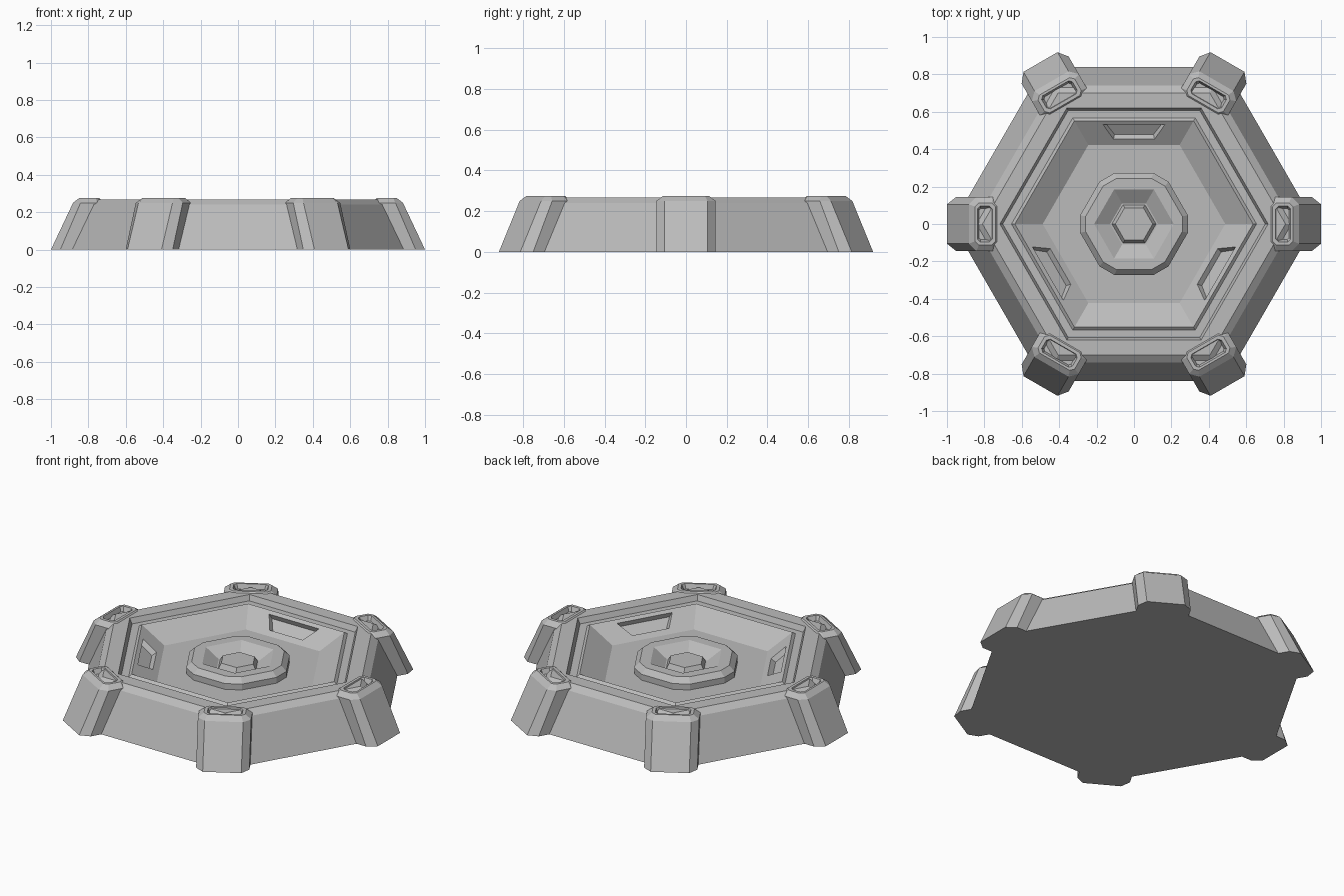
import bpy, bmesh
from math import cos, sin, pi, radians
from mathutils import Vector, Matrix

cube = bpy.data.objects.get("Cube")
if cube:
    bpy.data.objects.remove(cube, do_unlink=True)

grey = bpy.data.materials.new("plain_grey")
grey.use_nodes = True
colour = (0.5, 0.5, 0.5, 1)
grey.diffuse_color = colour
grey.node_tree.nodes["Principled BSDF"].inputs["Base Color"].default_value = colour


def hex_loop(r, z, c=0):
    """Hexagon with a corner on x, its corners cut by the fraction c."""
    corner = [Vector((r * cos(k * pi / 3), r * sin(k * pi / 3), z)) for k in range(6)]
    pts = []
    for k in range(6):
        pts += [corner[k].lerp(corner[k - 1], c), corner[k].lerp(corner[(k + 1) % 6], c)]
    return pts


def block_loop(x0, x1, w, z, cx, cy):
    """Rectangle from x0 to x1, half width w, with cut corners."""
    half = [(x0, w - cy), (x0 + cx, w), (x1 - cx, w), (x1, w - cy)]
    return [Vector((x, y, z)) for x, y in half] + [Vector((x, -y, z)) for x, y in reversed(half)]


def stack(loops):
    """Closed skin through a list of loops."""
    bm = bmesh.new()
    rings = [[bm.verts.new(p) for p in loop] for loop in loops]
    n = len(rings[0])
    for a, b in zip(rings, rings[1:]):
        for i in range(n):
            j = (i + 1) % n
            bm.faces.new((a[i], a[j], b[j], b[i]))
    bm.faces.new(rings[0])
    bm.faces.new(rings[-1])
    bmesh.ops.remove_doubles(bm, verts=bm.verts, dist=0.0005)
    bmesh.ops.recalc_face_normals(bm, faces=bm.faces)
    return bm


def finish(bm, name, angle=0):
    mesh = bpy.data.meshes.new(name)
    bm.to_mesh(mesh)
    bm.free()
    mesh.materials.append(grey)
    obj = bpy.data.objects.new(name, mesh)
    obj.matrix_world = Matrix.Rotation(angle, 4, "Z")
    bpy.context.collection.objects.link(obj)
    return obj


# Hexagonal body: sloped sides, grooved deck, sunken basin
rim_r, rim_z, floor_r, floor_z = 0.637, 0.25, 0.488, 0.165
body = stack([hex_loop(r, z) for r, z in [
    (0.97, 0), (0.855, 0.24), (0.81, 0.268), (0.717, 0.268), (0.702, 0.237),
    (0.655, 0.237), (rim_r, rim_z), (floor_r, floor_z)]])

# Recessed slots in every other basin wall
for degrees in (90, 210, 330):
    out = Vector((cos(radians(degrees)), sin(radians(degrees)), 0))
    side = Vector((-out.y, out.x, 0))
    wall = next(f for f in body.faces
                if floor_z < f.calc_center_median().z < rim_z
                and 0.44 < f.calc_center_median().dot(out) < 0.53)
    bmesh.ops.inset_individual(body, faces=[wall], thickness=0.02)
    middle = wall.calc_center_median().z
    apothem = cos(pi / 6)
    for v in wall.verts:
        upper = v.co.z > middle
        t = 0.84 if upper else 0.24
        r = (floor_r + (rim_r - floor_r) * t) * apothem
        width = 0.165 if upper else 0.11
        s = width if v.co.dot(side) > 0 else -width
        v.co = out * r + side * s + Vector((0, 0, floor_z + (rim_z - floor_z) * t))
    wall.normal_update()
    bmesh.ops.inset_individual(body, faces=[wall], thickness=0.012, depth=-0.03)
finish(body, "hexagonal_body")

# Centre ring with a sloped well and a raised hub
finish(stack([hex_loop(r, z, c) for r, z, c in [
    (0.315, 0.155, 0.17), (0.315, 0.2, 0.17), (0.282, 0.23, 0.17), (0.213, 0.23, 0),
    (0.128, 0.18, 0), (0.118, 0.18, 0), (0.1, 0.21, 0)]]), "centre_ring")

# Six corner posts with a shallow slot on top
for k in range(6):
    post = stack([block_loop(*row) for row in [
        (0.8, 1.0, 0.145, 0, 0.05, 0.04),
        (0.715, 0.882, 0.145, 0.25, 0.04, 0.04),
        (0.74, 0.85, 0.113, 0.275, 0.02, 0.02),
        (0.757, 0.838, 0.095, 0.275, 0.015, 0.015),
        (0.767, 0.828, 0.083, 0.248, 0.01, 0.01)]])
    finish(post, "corner_post_" + str(k + 1), k * pi / 3)
